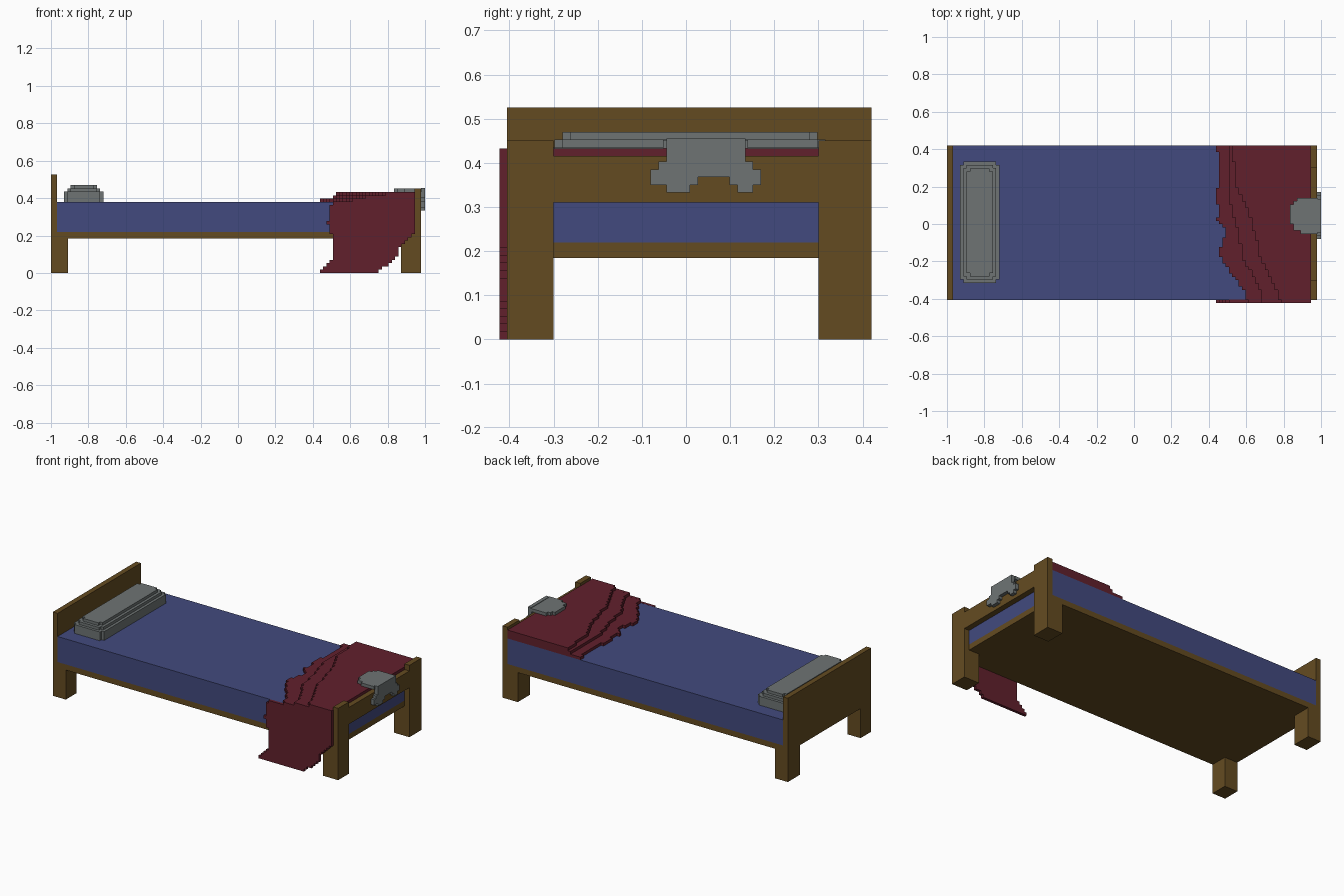
import bpy, bmesh

if "Cube" in bpy.data.objects:
    bpy.data.objects.remove(bpy.data.objects["Cube"])

STEP = 0.0175  # size of one block in the blocky outlines


def material(name, srgb):
    rgba = [((c / 255 + 0.055) / 1.055) ** 2.4 for c in srgb] + [1.0]
    m = bpy.data.materials.new(name)
    m.use_nodes = True
    m.diffuse_color = rgba
    bsdf = next(n for n in m.node_tree.nodes if n.type == 'BSDF_PRINCIPLED')
    bsdf.inputs["Base Color"].default_value = rgba
    return m


wood = material("brown wood", (100, 75, 33))
sheet = material("blue sheet", (66, 74, 126))
wool = material("dark red wool", (97, 32, 44))
linen = material("grey linen", (110, 116, 116))


def prism(name, outline, axes, low, high, mat):
    """Extrude a 2D outline; axes gives the 3D axes of (u, v, extrusion)."""
    bm = bmesh.new()
    order = ["xyz".index(a) for a in axes]
    verts = []
    for u, v in outline:
        co = [0, 0, 0]
        for i, value in zip(order, (u, v, low)):
            co[i] = value
        verts.append(bm.verts.new(co))
    face = bm.faces.new(verts)
    shift = [0, 0, 0]
    shift[order[2]] = high - low
    ext = bmesh.ops.extrude_face_region(bm, geom=[face], use_keep_orig=True)
    moved = [g for g in ext["geom"] if isinstance(g, bmesh.types.BMVert)]
    bmesh.ops.translate(bm, verts=moved, vec=shift)
    bmesh.ops.recalc_face_normals(bm, faces=bm.faces)
    mesh = bpy.data.meshes.new(name)
    bm.to_mesh(mesh)
    bm.free()
    mesh.materials.append(mat)
    obj = bpy.data.objects.new(name, mesh)
    bpy.context.scene.collection.objects.link(obj)
    return obj


def box(name, x, y, z, mat):
    corners = [(x[0], y[0]), (x[1], y[0]), (x[1], y[1]), (x[0], y[1])]
    return prism(name, corners, "xyz", z[0], z[1], mat)


def sample(curve, t):
    """Linear interpolation in a list of (t, value) points."""
    if t <= curve[0][0]:
        return curve[0][1]
    for (t0, a), (t1, b) in zip(curve, curve[1:]):
        if t <= t1:
            return a + (b - a) * (t - t0) / (t1 - t0)
    return curve[-1][1]


def stair(curve, start, end):
    """Blocky version of a curve, as (value, t) corner points."""
    rows = round((end - start) / STEP)
    size = (end - start) / rows
    pts = []
    for i in range(rows):
        value = round(sample(curve, start + (i + 0.5) * size) / STEP) * STEP
        if not pts or abs(value - pts[-1][0]) > 1e-6:
            if pts:
                pts.append((pts[-1][0], start + i * size))
            pts.append((value, start + i * size))
    pts.append((pts[-1][0], end))
    return pts


def blocky(name, left, right, start, end, axes, low, high, mat):
    outline = stair(left, start, end) + stair(right, start, end)[::-1]
    return prism(name, outline, axes, low, high, mat)


# Bed frame
Y0, Y1 = -0.405, 0.42
box("headboard", (-1, -0.967), (Y0, Y1), (0.185, 0.525), wood)
box("base_slab", (-0.967, 0.943), (Y0, Y1), (0.185, 0.22), wood)
for side, y_in, y_out in (("right", -0.30, Y0), ("left", 0.30, Y1)):
    span = (min(y_in, y_out), max(y_in, y_out))
    box("head_leg_" + side, (-1, -0.91), span, (0, 0.185), wood)
    box("foot_leg_" + side, (0.872, 0.978), span, (0, 0.185), wood)
    box("foot_post_" + side, (0.943, 0.978), span, (0.185, 0.45), wood)
box("foot_crossbar", (0.943, 0.978), (-0.30, 0.30), (0.31, 0.415), wood)

# Mattress
box("mattress", (-0.967, 0.943), (Y0, Y1), (0.22, 0.38), sheet)


# Pillow: stacked layers with notched corners
def notched(name, x, y, z, n, mat):
    outline = []
    for sx, sy in ((0, 0), (1, 0), (1, 1), (0, 1)):
        dx, dy = (n, -n)[sx], (n, -n)[sy]
        a, b = (x[sx], y[sy] + dy), (x[sx] + dx, y[sy])
        inner = (x[sx] + dx, y[sy] + dy)
        outline += [a, inner, b] if sx == sy else [b, inner, a]
    return prism(name, outline, "xyz", z[0], z[1], mat)


notched("pillow_body", (-0.93, -0.72), (-0.315, 0.333), (0.38, 0.435), STEP, linen)
notched("pillow_middle", (-0.912, -0.737), (-0.298, 0.316), (0.435, 0.4525), STEP, linen)
notched("pillow_top", (-0.895, -0.754), (-0.28, 0.298), (0.4525, 0.47), STEP, linen)

# Blanket on the bed: three layers with ragged edges, x along y
edges = [
    [(-.40, .605), (-.36, .59), (-.30, .55), (-.25, .51), (-.20, .47), (-.13, .455),
     (-.10, .475), (-.05, .49), (0, .475), (.02, .44), (.07, .455), (.13, .44),
     (.18, .44), (.20, .455), (.36, .455), (.40, .437)],
    [(-.40, .69), (-.30, .65), (-.20, .59), (-.15, .575), (-.05, .56), (.05, .53),
     (.15, .50), (.25, .51), (.35, .50), (.42, .50)],
    [(-.40, .78), (-.30, .735), (-.20, .68), (-.10, .66), (0, .63), (.10, .60),
     (.20, .55), (.30, .545), (.35, .525), (.42, .525)],
]
foot = [(0, 0.945)]
for i, edge in enumerate(edges):
    z = 0.38 + i * STEP
    blocky(f"blanket_layer_{i + 1}", edge, foot, Y0, Y1, "xyz", z, z + STEP, wool)

# Blanket hanging over the front side, x along z
hang_left = [(0, .437), (.03, .46), (.05, .48), (.07, .51), (.14, .515), (.20, .50),
             (.23, .49), (.27, .48), (.35, .49), (.379, .505), (.381, .605), (.397, .605),
             (.398, .69), (.414, .69), (.416, .78)]
hang_right = [(0, .75), (.02, .76), (.04, .79), (.06, .83), (.08, .85), (.12, .86),
              (.16, .875), (.17, .90), (.19, .925), (.21, .945)]
blocky("blanket_drape", hang_left, hang_right, 0, 0.4325, "xzy", -0.4225, Y0, wool)

# Cloth laid over the footboard: flat part (y along x) and hanging part (z along y)
blocky("cloth_top", [(.84, 0), (.86, -.025), (.89, -.045)],
       [(.84, .10), (.86, .12), (.89, .14)], 0.835, 0.98, "yxz", 0.4325, 0.452, linen)
blocky("cloth_hang",
       [(-.08, .345), (-.05, .342), (-.02, .325), (0, .325), (.015, .345), (.05, .375),
        (.075, .375), (.11, .345), (.12, .325), (.14, .325), (.15, .342), (.17, .345)],
       [(-.08, .385), (-.06, .40), (-.047, .41), (-.046, .452), (.136, .452),
        (.137, .41), (.15, .40), (.17, .385)],
       -0.08, 0.17, "zyx", 0.978, 1.0, linen)
